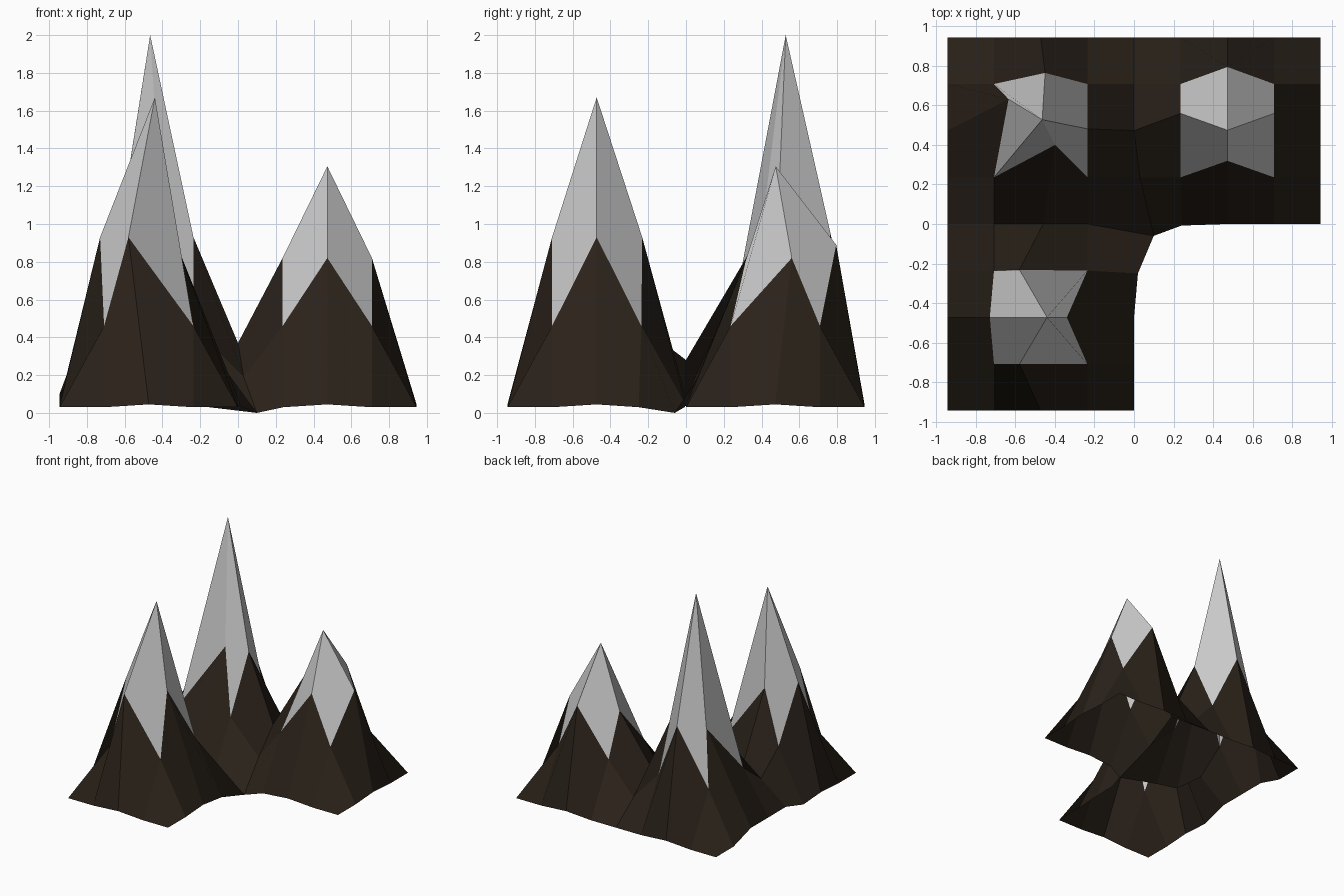
import bpy

if "Cube" in bpy.data.objects:
    bpy.data.objects.remove(bpy.data.objects["Cube"])

S = 0.2363  # grid spacing

def material(name, rgb):
    m = bpy.data.materials.new(name)
    m.diffuse_color = (*rgb, 1)
    m.use_nodes = True
    m.node_tree.nodes["Principled BSDF"].inputs["Base Color"].default_value = m.diffuse_color
    return m

# Each mountain: centre cell, height of the ring middles, and nudged points
mountains = {
    (-2, -2): (0.93, {(0, 0): (-0.44, -0.473, 1.67), (0, -1): (-0.58, -0.709, 0.93),
                      (0, 1): (-0.58, -0.232, 0.93), (-1, 0): (-0.73, -0.473, 0.93),
                      (1, 0): (-0.34, -0.473, 0.93)}),
    (-2, 2): (0.93, {(0, 0): (-0.465, 0.528, 2.0), (0, -1): (-0.40, 0.40, 0.96),
                     (0, 1): (-0.45, 0.765, 0.95), (-1, 0): (-0.635, 0.632, 0.93),
                     (1, 0): (-0.236, 0.482, 0.93)}),
    (2, 2): (0.82, {(0, 0): (0.473, 0.475, 1.305), (0, -1): (0.473, 0.32, 0.82),
                    (0, 1): (0.473, 0.795, 0.89), (-1, 0): (0.236, 0.56, 0.82),
                    (1, 0): (0.709, 0.56, 0.82)}),
}

# Valley and rim points that differ from the flat foot
valleys = {
    (0, 0): (0.10, -0.06, 0.0), (0, -1): (0.02, -0.25, 0.03), (1, 0): (0.24, -0.008, 0.03),
    (0, 2): (0, 0.473, 0.37), (0, 1): (0.03, 0.236, 0.19), (0, 3): (0, 0.709, 0.2),
    (-3, 0): (-0.709, 0, 0.28), (-2, 0): (-0.46, 0, 0.08), (-1, 0): (-0.236, 0, 0.04),
    (-4, 0): (-0.945, 0, 0.1), (-4, 1): (-0.945, 0.236, 0.1), (-4, 2): (-0.945, 0.473, 0.1),
}

points = {}
for (cx, cy), (ring, moved) in mountains.items():
    for u in range(-2, 3):
        for v in range(-2, 3):
            key = (cx + u, cy + v)
            if max(abs(u), abs(v)) == 2:
                z = 0.045 if 0 in (u, v) else 0.03
            else:
                z = ring if 0 in (u, v) else 0.46
            p = moved.get((u, v), (key[0] * S, key[1] * S, z))
            points[key] = valleys.get(key, p)

# One face per cell, starting at its inner point so it folds away from the peak
rock, snow = [], []
for cx, cy in mountains:
    for su in (-1, 1):
        for sv in (-1, 1):
            for a in (0, 1):
                for b in (0, 1):
                    quad = [(cx + su * (a + i), cy + sv * (b + j))
                            for i, j in ((0, 0), (1, 0), (1, 1), (0, 1))]
                    if su * sv < 0:
                        quad = [quad[0]] + quad[:0:-1]
                    # the cell by the raised saddle folds the other way
                    if cy < 0 and (su, sv, a, b) == (-1, 1, 0, 1):
                        quad = quad[1:] + quad[:1]
                    faces = [quad]
                    # the hollow side of the tallest snow cap is split along its ridge
                    if (cx, cy, su, sv, a, b) == (-2, 2, -1, -1, 0, 0):
                        faces = [quad[:3], [quad[0], quad[2], quad[3]]]
                    (snow if a == b == 0 else rock).extend(faces)

def build(name, faces, mat):
    keys = sorted({k for f in faces for k in f})
    index = {k: n for n, k in enumerate(keys)}
    me = bpy.data.meshes.new(name)
    me.from_pydata([points[k] for k in keys], [], [[index[k] for k in f] for f in faces])
    me.materials.append(mat)
    bpy.context.collection.objects.link(bpy.data.objects.new(name, me))

build("rock_slopes", rock, material("rock", (0.023, 0.0155, 0.010)))
build("snow_caps", snow, material("snow", (0.8, 0.8, 0.8)))
